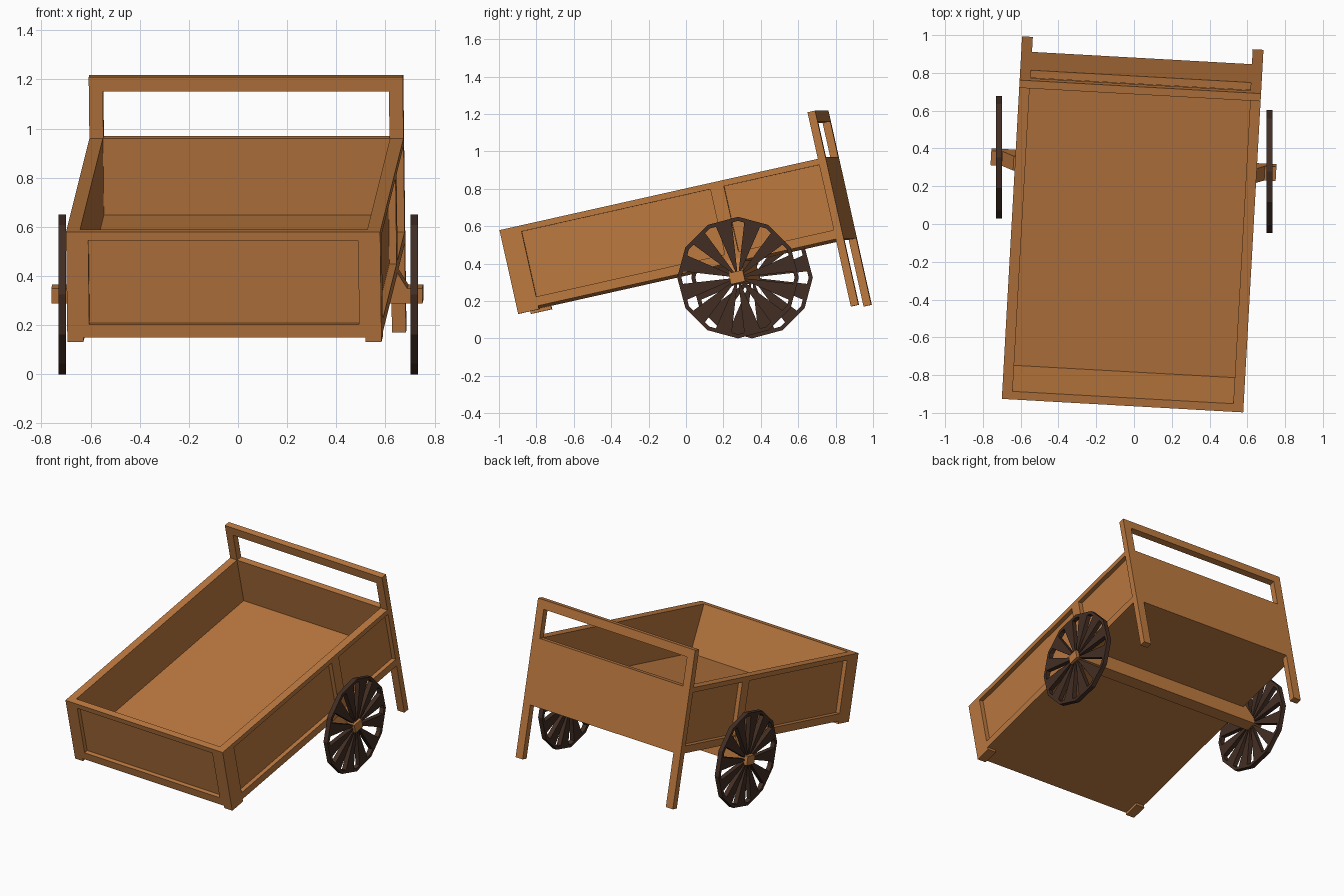
import bpy, bmesh, math
from mathutils import Matrix, Vector

if "Cube" in bpy.data.objects:
    bpy.data.objects.remove(bpy.data.objects["Cube"])


def material(name, rgb):
    m = bpy.data.materials.new(name)
    m.diffuse_color = (*rgb, 1)
    m.use_nodes = True
    m.node_tree.nodes["Principled BSDF"].inputs["Base Color"].default_value = m.diffuse_color
    return m


WOOD = material("wood", (0.50, 0.19, 0.05))
DARK = material("dark_wood", (0.055, 0.027, 0.017))

# The whole cart body is pitched back on its legs and slightly turned
TILT = (Matrix.Rotation(math.radians(-3.2), 4, 'Z')
        @ Matrix.Rotation(math.radians(12.6), 4, 'X'))
CX = -0.007          # body centre line
HALF = 0.64          # half width


def finish(name, bm, mat, matrix):
    bmesh.ops.recalc_face_normals(bm, faces=bm.faces)
    me = bpy.data.meshes.new(name)
    bm.to_mesh(me)
    bm.free()
    me.materials.append(mat)
    ob = bpy.data.objects.new(name, me)
    ob.matrix_world = matrix
    bpy.context.collection.objects.link(ob)
    return ob


def add_box(bm, x, y, z):
    m = Matrix.Translation(((x[0] + x[1]) / 2, (y[0] + y[1]) / 2, (z[0] + z[1]) / 2))
    m = m @ Matrix.Diagonal((x[1] - x[0], y[1] - y[0], z[1] - z[0], 1))
    bmesh.ops.create_cube(bm, size=1, matrix=m)


def boxes(name, items):
    bm = bmesh.new()
    for b in items:
        add_box(bm, *b)
    return finish(name, bm, WOOD, TILT)


def add_prism(bm, points, offset):
    f = bm.faces.new([bm.verts.new(p) for p in points])
    r = bmesh.ops.extrude_face_region(bm, geom=[f])
    vs = [g for g in r['geom'] if isinstance(g, bmesh.types.BMVert)]
    bmesh.ops.translate(bm, verts=vs, vec=Vector(offset))


def sx(side, outer, inner):
    return tuple(sorted((CX + side * outer, CX + side * inner)))


LO, HI = 0.335, 0.775                # body bottom and rim
F, B = -0.814, 0.933                 # body front and back

# Bed floor
boxes("bed_floor", [((CX - 0.61, CX + 0.61), (-0.785, B), (LO, 0.455))])

for side, tag in ((-1, "left"), (1, "right")):
    # Side wall: recessed board, rails and middle post
    boxes(tag + "_side_board", [(sx(side, 0.61, 0.585), (-0.785, B), (LO, HI))])
    rail = sx(side, HALF, 0.585)
    boxes(tag + "_side_frame", [
        (rail, (-0.70, B), (0.742, HI)),
        (rail, (-0.70, B), (LO, 0.385)),
        (rail, (0.335, 0.41), (0.385, 0.742))])
    # Front corner post with a small foot below
    boxes(tag + "_front_post", [
        (sx(side, HALF, 0.585), (F, -0.70), (LO, HI)),
        (sx(side, 0.585, 0.55), (F, -0.785), (LO, HI)),
        (sx(side, HALF, 0.575), (F, -0.70), (0.316, LO))])
    # Rear leg running up to the handle
    boxes(tag + "_rear_leg", [(sx(side, HALF, 0.583), (B, 0.975), (-0.034, 1.03))])

# Front wall: sloped inner board and rails
bm = bmesh.new()
profile = [(-0.787, LO), (-0.787, HI), (-0.77, HI), (-0.70, 0.455), (-0.70, LO)]
add_prism(bm, [(CX - 0.585, y, z) for y, z in profile], (1.17, 0, 0))
finish("front_board", bm, WOOD, TILT)
boxes("front_rails", [
    ((CX - 0.55, CX + 0.55), (F, -0.787), (0.74, HI)),
    ((CX - 0.55, CX + 0.55), (F, -0.787), (LO, 0.39))])

# Back board and handle between the rear legs
boxes("back_board", [((CX - 0.583, CX + 0.583), (B, 0.975), (LO - 0.005, HI))])
boxes("push_handle", [((CX - 0.583, CX + 0.583), (B, 0.975), (0.97, 1.03))])

# Axle beam with stepped ends
bm = bmesh.new()
half = [(0.756, 0.22), (0.756, 0.282), (0.695, 0.282), (0.635, 0.38)]
outline = half + [(-x, z) for x, z in reversed(half)]
add_prism(bm, [(x - 0.02, 0.338, z) for x, z in outline], (0, 0.078, 0))
finish("axle", bm, WOOD, TILT)


# Twelve-sided wheel with wedge spokes, lying in the YZ plane
def wheel(name, centre, n=12, r=0.325, width=0.032):
    bm = bmesh.new()
    ri = r - 0.022

    def pt(rad, a):
        return (-width / 2, rad * math.cos(a), rad * math.sin(a))
    step = 2 * math.pi / n
    rings = []
    for x in (-width / 2, width / 2):
        for rad in (r, ri):
            rings.append([bm.verts.new((x, *pt(rad, i * step)[1:])) for i in range(n)])
    order = [rings[0], rings[1], rings[3], rings[2]]
    for k in range(4):
        p, q = order[k], order[(k + 1) % 4]
        for i in range(n):
            j = (i + 1) % n
            bm.faces.new((p[i], p[j], q[j], q[i]))
    h = math.radians(8.5)
    for i in range(n):
        a = (i + 0.5) * step
        add_prism(bm, [pt(0.03, a - h), pt(ri, a - h), pt(ri, a + h), pt(0.03, a + h)],
                  (width, 0, 0))
    return finish(name, bm, DARK, Matrix.Translation(centre))


wheel("left_wheel", (-0.715, 0.353, 0.325))
wheel("right_wheel", (0.717, 0.278, 0.325))
